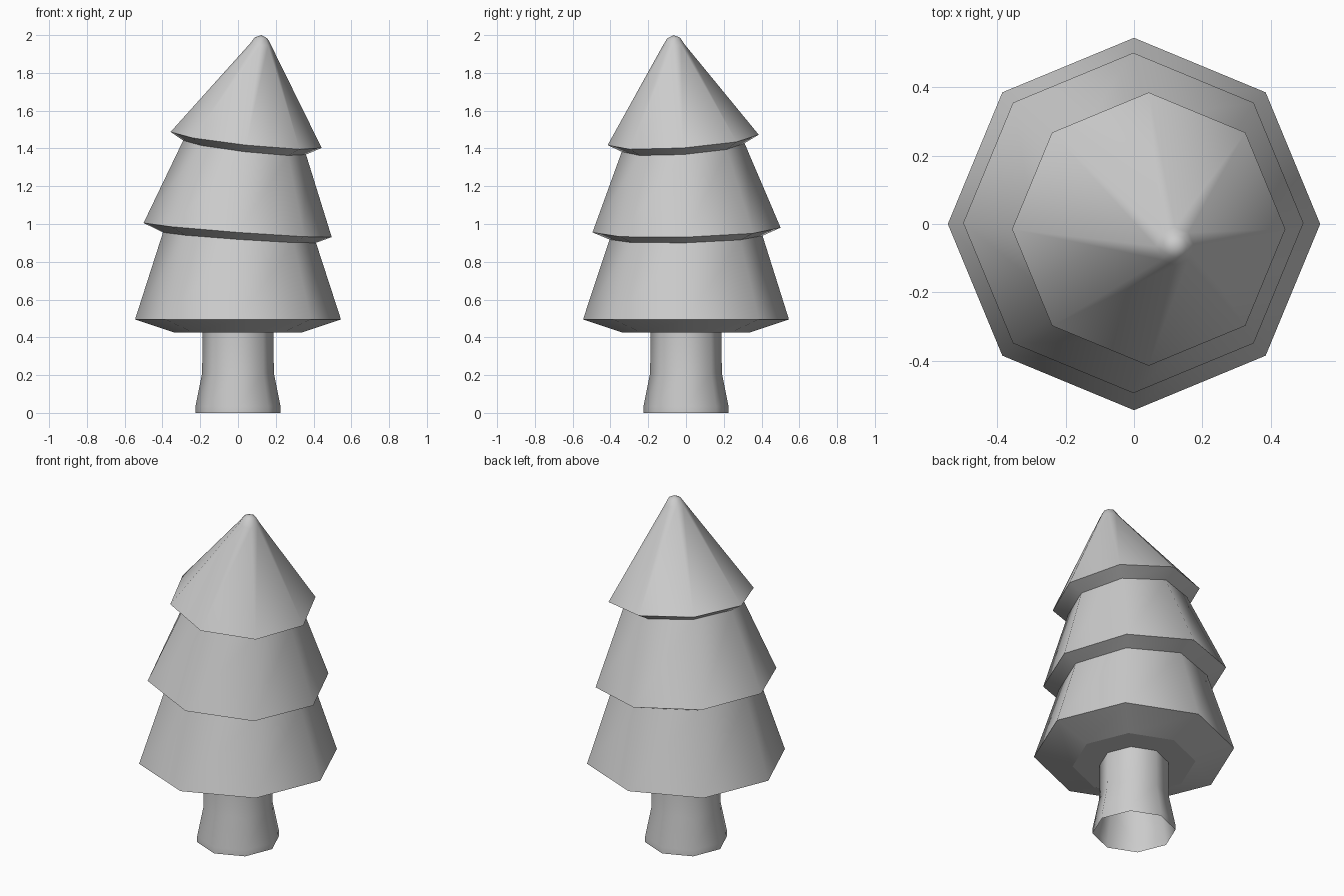
import bpy, bmesh, math

if "Cube" in bpy.data.objects:
    bpy.data.objects.remove(bpy.data.objects["Cube"])

SIDES = 8


def lathe(name, rings, tip=None, close_bottom=False):
    """Skin a stack of tilted octagon rings: (cx, cy, cz, radius, slope_x, slope_y)."""
    bm = bmesh.new()
    loops = []
    for cx, cy, cz, r, sx, sy in rings:
        loop = []
        for i in range(SIDES):
            a = 2 * math.pi * i / SIDES
            dx, dy = r * math.cos(a), r * math.sin(a)
            loop.append(bm.verts.new((cx + dx, cy + dy, cz + sx * dx + sy * dy)))
        loops.append(loop)
    for lo, hi in zip(loops, loops[1:]):
        for i in range(SIDES):
            j = (i + 1) % SIDES
            bm.faces.new((lo[i], lo[j], hi[j], hi[i]))
    if tip:
        top = bm.verts.new(tip)
        for i in range(SIDES):
            bm.faces.new((loops[-1][i], loops[-1][(i + 1) % SIDES], top))
    base = None
    if close_bottom:
        base = bm.faces.new(loops[0][::-1])
    bm.normal_update()
    for f in bm.faces:
        f.smooth = f is not base
    # Soft around the sides, crisp at the rims
    for e in bm.edges:
        e.smooth = not (len(e.link_faces) == 2 and e.calc_face_angle() > math.radians(50))
    mesh = bpy.data.meshes.new(name)
    bm.to_mesh(mesh)
    bm.free()
    obj = bpy.data.objects.new(name, mesh)
    bpy.context.collection.objects.link(obj)
    return obj


# Trunk, flared at the foot and open underneath
lathe("trunk", [
    (0, 0, 0.00, 0.226, 0, 0),
    (0, 0, 0.035, 0.225, 0, 0),
    (0, 0, 0.21, 0.19, 0, 0),
    (0, 0, 0.43, 0.187, 0, 0),
])

# Three foliage tiers, each leaning a little more, ending in a rounded tip
lathe("foliage", [
    (0, 0, 0.425, 0.335, 0, 0),
    (0, 0, 0.495, 0.545, 0, 0),
    (0.008, 0, 0.928, 0.405, -0.068, 0.025),
    (-0.002, 0.003, 0.968, 0.498, -0.075, 0.025),
    (0.035, -0.015, 1.405, 0.325, -0.115, 0.069),
    (0.043, -0.015, 1.445, 0.400, -0.106, 0.069),
    (0.120, -0.065, 1.950, 0.056, -0.10, 0.05),
    (0.123, -0.065, 1.985, 0.034, -0.10, 0.05),
], tip=(0.125, -0.066, 2.0), close_bottom=True)
